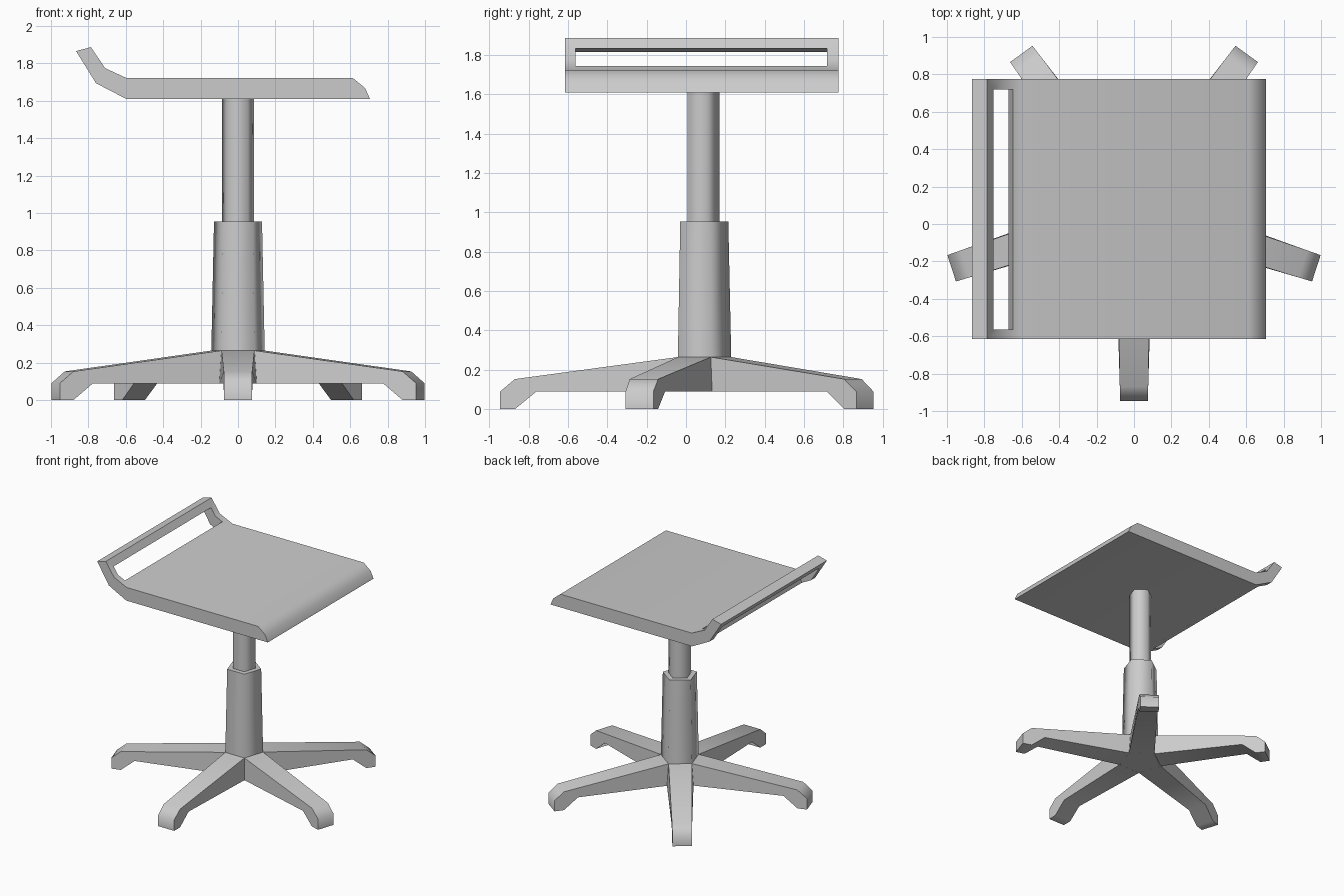
import bpy
import bmesh
from math import radians, sin, cos
from mathutils import Matrix, Vector

cube = bpy.data.objects.get("Cube")
if cube:
    bpy.data.objects.remove(cube, do_unlink=True)

CENTRE_Y = 0.08
SIDES = 5

grey = bpy.data.materials.new("plain_grey")
grey.use_nodes = True
colour = (0.6, 0.6, 0.6, 1)
grey.diffuse_color = colour
grey.node_tree.nodes["Principled BSDF"].inputs["Base Color"].default_value = colour


def add_object(name, bm):
    bmesh.ops.recalc_face_normals(bm, faces=bm.faces)
    mesh = bpy.data.meshes.new(name)
    bm.to_mesh(mesh)
    bm.free()
    mesh.materials.append(grey)
    ob = bpy.data.objects.new(name, mesh)
    bpy.context.collection.objects.link(ob)
    return ob


def smooth(ob, angle):
    bpy.ops.object.select_all(action="DESELECT")
    ob.select_set(True)
    bpy.context.view_layer.objects.active = ob
    bpy.ops.object.shade_smooth_by_angle(angle=radians(angle))


def prism(name, outline_a, outline_b):
    """Solid between two matching outlines."""
    bm = bmesh.new()
    a = [bm.verts.new(p) for p in outline_a]
    b = [bm.verts.new(p) for p in outline_b]
    bm.faces.new(a)
    bm.faces.new(b)
    for i in range(len(a)):
        j = (i + 1) % len(a)
        bm.faces.new((a[i], a[j], b[j], b[i]))
    return add_object(name, bm)


def pentagon(radius, z):
    """Ring with a flat side towards each leg and a corner at the back."""
    angles = [radians(90 + i * 360 / SIDES) for i in range(SIDES)]
    return [(radius * cos(t), CENTRE_Y + radius * sin(t), z) for t in angles]


def slab(name, profile, y0, y1):
    return prism(name, [(x, y0, z) for x, z in profile],
                 [(x, y1, z) for x, z in profile])


# Hub and telescopic column
for name, r0, z0, r1, z1 in (("base_hub", 0.17, 0.09, 0.15, 0.265),
                             ("column_sleeve", 0.15, 0.265, 0.135, 0.955),
                             ("column_tube", 0.09, 0.9, 0.09, 1.63)):
    smooth(prism(name, pentagon(r0, z0), pentagon(r1, z1)), 75)

# Five legs: distance from centre, height, half width
leg_profile = [(0.121, 0.265, 0.088), (0.95, 0.153, 0.076), (1.025, 0.09, 0.074),
               (1.025, 0, 0.074), (0.95, 0, 0.075), (0.84, 0.09, 0.077),
               (0.138, 0.09, 0.1)]
for i in range(SIDES):
    turn = (Matrix.Translation((0, CENTRE_Y, 0))
            @ Matrix.Rotation(radians(-90 + i * 360 / SIDES), 4, "Z"))
    sides = [[turn @ Vector((r, s * w, z)) for r, z, w in leg_profile] for s in (-1, 1)]
    smooth(prism(f"leg_{i + 1}", *sides), 55)

# Seat with rolled edge and upturned grab rail
seat = slab("seat", [(-0.866, 1.866), (-0.786, 1.887), (-0.711, 1.775),
                     (-0.594, 1.721), (0.615, 1.721), (0.68, 1.668),
                     (0.705, 1.611), (-0.599, 1.611), (-0.759, 1.694)],
            -0.615, 0.775)

# Handle slot through the upturned side
cutter = slab("slot_cutter", [(-0.65, 1.859), (-0.93, 1.792),
                              (-0.70, 1.53), (-0.63, 1.813)], -0.563, 0.718)
cutter.hide_render = True
cut = seat.modifiers.new("handle_slot", "BOOLEAN")
cut.operation = "DIFFERENCE"
cut.solver = "EXACT"
cut.object = cutter
bpy.context.view_layer.objects.active = seat
bpy.ops.object.modifier_apply(modifier=cut.name)
bpy.data.objects.remove(cutter, do_unlink=True)
smooth(seat, 45)
